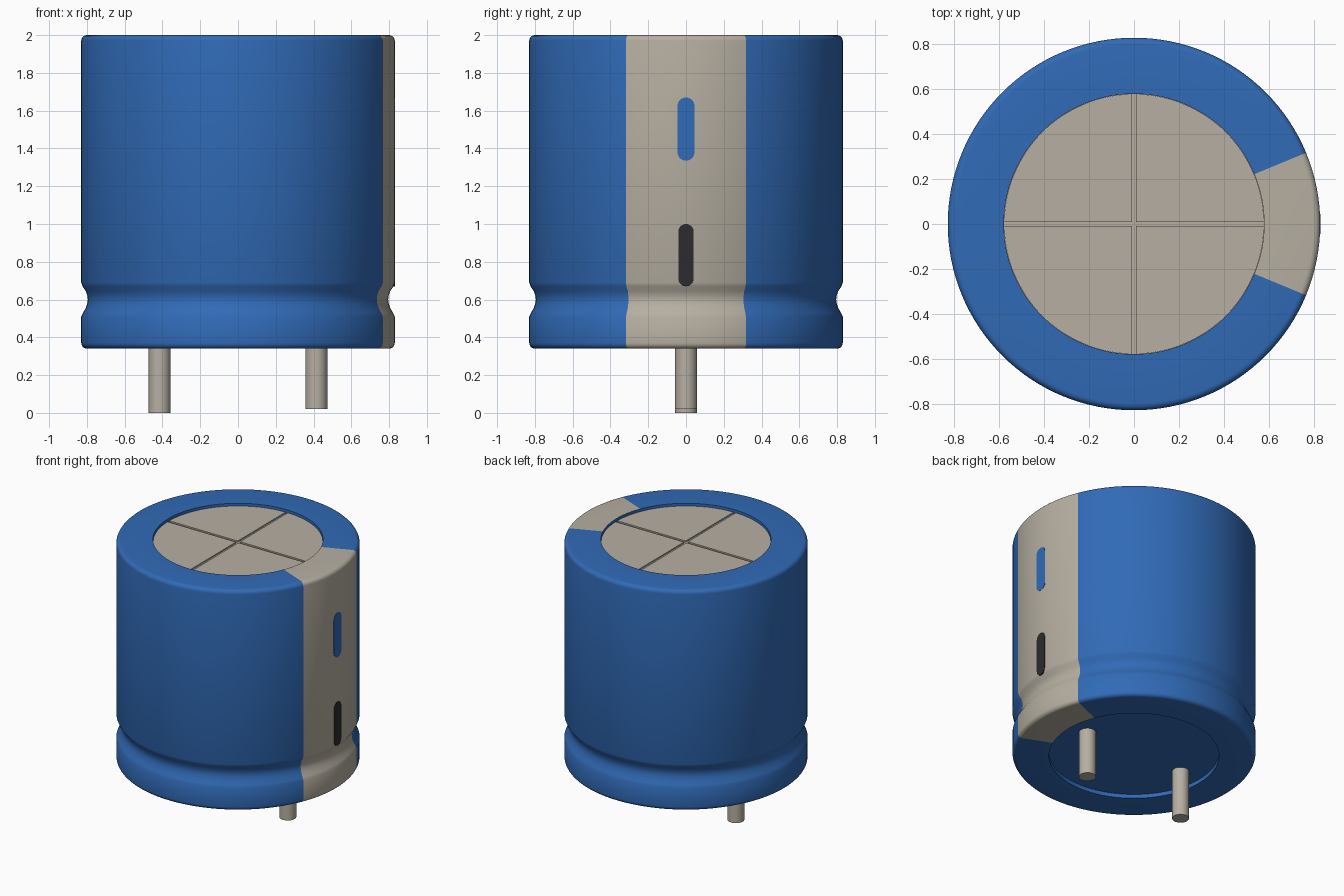
import bpy, bmesh
from math import sin, cos, pi, asin, atan2, radians

cube = bpy.data.objects.get("Cube")
if cube:
    bpy.data.objects.remove(cube)


def material(name, r, g, b):
    m = bpy.data.materials.new(name)
    m.use_nodes = True
    m.diffuse_color = (r, g, b, 1)
    m.node_tree.nodes["Principled BSDF"].inputs["Base Color"].default_value = (r, g, b, 1)
    return m


BLUE = material("sleeve blue", 0.03, 0.145, 0.47)
GREY = material("warm grey", 0.47, 0.43, 0.36)
BLACK = material("mark black", 0.026, 0.024, 0.026)

RADIUS, INNER, TOP, BASE = 0.83, 0.58, 2.0, 0.34
SEGMENTS = 128


def finish(name, bm, mats, smooth=True):
    bmesh.ops.recalc_face_normals(bm, faces=bm.faces)
    mesh = bpy.data.meshes.new(name)
    bm.to_mesh(mesh)
    bm.free()
    for m in mats:
        mesh.materials.append(m)
    ob = bpy.data.objects.new(name, mesh)
    bpy.context.collection.objects.link(ob)
    if smooth:
        bpy.ops.object.select_all(action="DESELECT")
        ob.select_set(True)
        bpy.context.view_layer.objects.active = ob
        bpy.ops.object.shade_smooth_by_angle(angle=radians(35))
    return ob


def lathe(bm, profile):
    rings = [[bm.verts.new((r * cos(2 * pi * i / SEGMENTS), r * sin(2 * pi * i / SEGMENTS), z))
              for i in range(SEGMENTS)] for r, z in profile]
    for a, b in zip(rings, rings[1:]):
        for i in range(SEGMENTS):
            j = (i + 1) % SEGMENTS
            bm.faces.new((a[i], a[j], b[j], b[i]))


def prism(bm, points, offset):
    face = bm.faces.new([bm.verts.new(p) for p in points])
    moved = bmesh.ops.extrude_face_region(bm, geom=[face], use_keep_orig=True)["geom"]
    bmesh.ops.translate(bm, vec=offset, verts=[v for v in moved if isinstance(v, bmesh.types.BMVert)])


def cylinder(name, radius, bottom, top, mat, x=0, sides=SEGMENTS):
    bm = bmesh.new()
    ring = [(x + radius * cos(2 * pi * i / sides), radius * sin(2 * pi * i / sides), bottom)
            for i in range(sides)]
    prism(bm, ring, (0, 0, top - bottom))
    return finish(name, bm, [mat])


# Sleeve: rounded rims, crimp groove, recessed ends
ROUND = 0.03
arc = [radians(a) for a in range(0, 91, 18)]
profile = [(INNER, TOP - 0.04), (INNER, TOP)]
profile += [(RADIUS - ROUND + ROUND * sin(a), TOP - ROUND + ROUND * cos(a)) for a in arc]
profile += [(0.83, 0.69), (0.823, 0.67), (0.806, 0.645), (0.798, 0.62), (0.795, 0.60),
            (0.798, 0.58), (0.806, 0.555), (0.82, 0.53), (0.83, 0.51)]
profile += [(RADIUS - ROUND + ROUND * cos(a), BASE + ROUND - ROUND * sin(a)) for a in arc]
profile += [(INNER, BASE), (INNER, BASE + 0.04)]
bm = bmesh.new()
lathe(bm, profile)
# Polarity stripe wraps the side and both rims
for f in bm.faces:
    c = f.calc_center_median()
    on_rim = c.xy.length > INNER + 0.01
    f.material_index = int(on_rim and abs(atan2(c.y, c.x)) < radians(22.5))
finish("sleeve", bm, [BLUE, GREY])

# End plates
cylinder("bottom_plate", INNER, BASE + 0.03, BASE + 0.06, BLUE)
cylinder("top_plate", INNER, TOP - 0.06, TOP - 0.03, GREY)

# Raised quadrants leave a cross-shaped vent score
bm = bmesh.new()
gap, steps, r = 0.01, 32, INNER - 0.001
start = asin(gap / r)
for q in range(4):
    turn = q * pi / 2
    flat = [(gap, gap)]
    for i in range(steps + 1):
        a = start + (pi / 2 - 2 * start) * i / steps
        flat.append((r * cos(a), r * sin(a)))
    pts = [(x * cos(turn) - y * sin(turn), x * sin(turn) + y * cos(turn), TOP - 0.035)
           for x, y in flat]
    prism(bm, pts, (0, 0, 0.015))
finish("vent_quadrants", bm, [GREY], smooth=False)


# Rounded minus marks on the stripe
def mark(name, low, high, half, mat):
    bm = bmesh.new()
    pts = []
    for centre, first in ((high - half, 0), (low + half, pi)):
        for i in range(13):
            a = first + pi * i / 12
            pts.append((RADIUS - 0.006, half * cos(a), centre + half * sin(a)))
    prism(bm, pts, (0.008, 0, 0))
    finish(name, bm, [mat], smooth=False)


mark("upper_mark", 1.335, 1.67, 0.045, BLUE)
mark("lower_mark", 0.67, 1.0, 0.041, BLACK)

# Terminal pins, one slightly longer
cylinder("right_pin", 0.058, 0.0, BASE + 0.04, GREY, x=-0.415, sides=32)
cylinder("left_pin", 0.058, 0.02, BASE + 0.04, GREY, x=0.415, sides=32)
